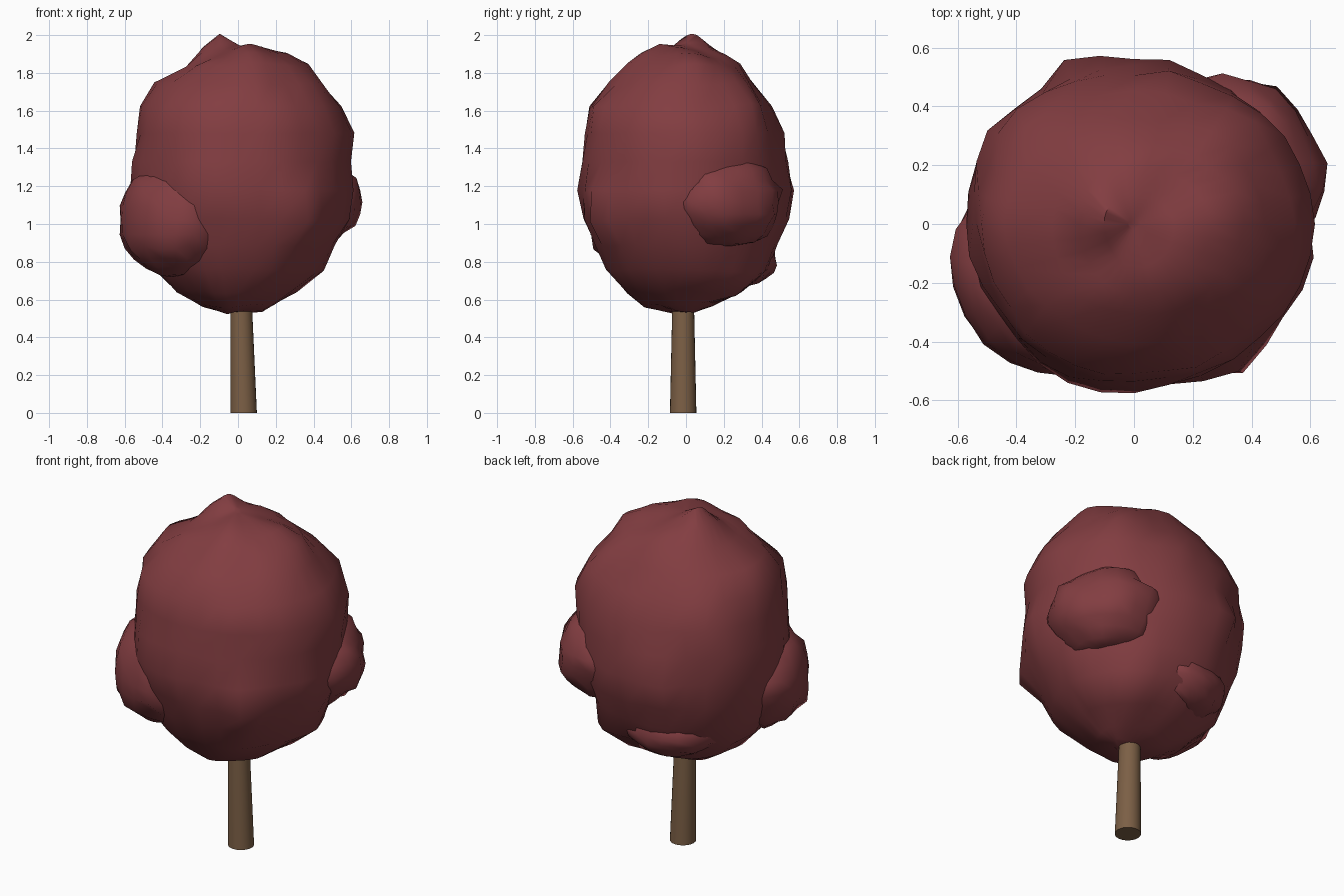
import bpy, bmesh, math
from mathutils import Vector, noise

if "Cube" in bpy.data.objects:
    bpy.data.objects.remove(bpy.data.objects["Cube"])


def material(name, rgb):
    m = bpy.data.materials.new(name)
    m.diffuse_color = (*rgb, 1)
    m.use_nodes = True
    m.node_tree.nodes["Principled BSDF"].inputs["Base Color"].default_value = m.diffuse_color
    return m


leaf = material("red_leaves", (0.225, 0.047, 0.053))
bark = material("bark", (0.2, 0.115, 0.06))


def loft(name, rings, mat, angle=60):
    """Skin a list of equal-length rings and close both ends."""
    bm = bmesh.new()
    loops = [[bm.verts.new(p) for p in ring] for ring in rings]
    n = len(loops[0])
    for a, b in zip(loops, loops[1:]):
        for i in range(n):
            j = (i + 1) % n
            bm.faces.new((a[i], a[j], b[j], b[i]))
    for ring, flip in ((loops[0], True), (loops[-1], False)):
        bm.faces.new(ring[::-1] if flip else ring)
    finish(name, bm, mat, angle)


def finish(name, bm, mat, angle):
    bmesh.ops.recalc_face_normals(bm, faces=bm.faces)
    me = bpy.data.meshes.new(name)
    bm.to_mesh(me)
    bm.free()
    me.materials.append(mat)
    ob = bpy.data.objects.new(name, me)
    bpy.context.collection.objects.link(ob)
    bpy.ops.object.select_all(action='DESELECT')
    ob.select_set(True)
    bpy.context.view_layer.objects.active = ob
    bpy.ops.object.shade_smooth_by_angle(angle=math.radians(angle))


# Main crown: height, then extents to left, right, front, back
profile = [
    (0.535, 0.06, 0.13, 0.10, 0.05), (0.565, 0.19, 0.20, 0.22, 0.14),
    (0.64, 0.33, 0.32, 0.31, 0.30), (0.76, 0.45, 0.45, 0.43, 0.43),
    (0.89, 0.51, 0.51, 0.48, 0.49), (1.03, 0.55, 0.58, 0.53, 0.53),
    (1.18, 0.57, 0.60, 0.565, 0.555), (1.33, 0.56, 0.595, 0.555, 0.535),
    (1.48, 0.53, 0.605, 0.545, 0.525), (1.62, 0.51, 0.54, 0.515, 0.45),
    (1.74, 0.43, 0.45, 0.40, 0.36), (1.84, 0.29, 0.37, 0.31, 0.28),
    (1.89, 0.19, 0.25, 0.25, 0.21), (1.91, 0.10, 0.13, 0.15, 0.10),
    (1.905, 0.02, 0.02, 0.02, 0.02),
]
# Leafy points sticking out: position, strength
bumps = [((0.34, -0.45, 1.05), 0.09), ((-0.18, 0.53, 1.17), 0.035),
         ((-0.18, -0.53, 1.17), 0.03), ((-0.46, 0.33, 1.4), 0.05),
         ((0.6, -0.2, 1.1), 0.03), ((0.28, 0.28, 0.68), 0.07),
         ((0.34, 0.31, 1.62), 0.04)]
SEG = 32
rings = []
for z, xl, xr, yf, yb in profile:
    ring = []
    for i in range(SEG):
        a = 2 * math.pi * i / SEG
        c, s = math.cos(a), math.sin(a)
        p = Vector(((xr if c > 0 else xl) * c, (yb if s > 0 else yf) * s, z))
        out = Vector((p.x, p.y, (z - 1.25) * 0.6)).normalized()
        push = 0.03 * noise.noise(p * 5.5 + Vector((3.1, 7.7, 1.3)))
        for q, h in bumps:
            push += h * math.exp(-((p - Vector(q)).length / 0.13) ** 2)
        p += out * push
        # raised tips at the top
        if z > 1.8:
            p.z += 0.085 * math.exp(-((p.xy - Vector((-0.10, 0.03))).length / 0.11) ** 2)
            p.z += 0.04 * math.exp(-((p.xy - Vector((0.06, -0.18))).length / 0.10) ** 2)
        ring.append(p)
    rings.append(ring)
loft("main_crown", rings, leaf)


# Smaller leaf clumps: radii are outward, sideways, up; turned to face outward
def clump(name, centre, radii, turn, seed):
    bm = bmesh.new()
    bmesh.ops.create_uvsphere(bm, u_segments=18, v_segments=12, radius=1)
    c, s = math.cos(math.radians(turn)), math.sin(math.radians(turn))
    for v in bm.verts:
        k = 1 + 0.14 * noise.noise(v.co * 2.6 + Vector((seed, seed * 2.3, 0.4)))
        u, w, h = (r * k * d for r, d in zip(radii, v.co))
        v.co = Vector(centre) + Vector((u * c - w * s, u * s + w * c, h))
    finish(name, bm, leaf, 70)


clump("left_clump", (-0.35, -0.215, 1.02), (0.25, 0.33, 0.29), 217, 1.7)
clump("right_clump", (0.39, 0.22, 1.115), (0.24, 0.30, 0.24), 33, 5.2)
clump("rear_low_clump", (-0.13, 0.28, 0.82), (0.19, 0.26, 0.15), 115, 8.6)

# Leaning tapered trunk
trunk = [(0.0, 0.03, 0.07), (0.55, 0.017, 0.058), (1.0, 0.006, 0.045)]
loft("trunk", [[(cx + r * math.cos(2 * math.pi * i / 24),
                 -0.015 + r * math.sin(2 * math.pi * i / 24), z)
                for i in range(24)] for z, cx, r in trunk], bark, 40)
